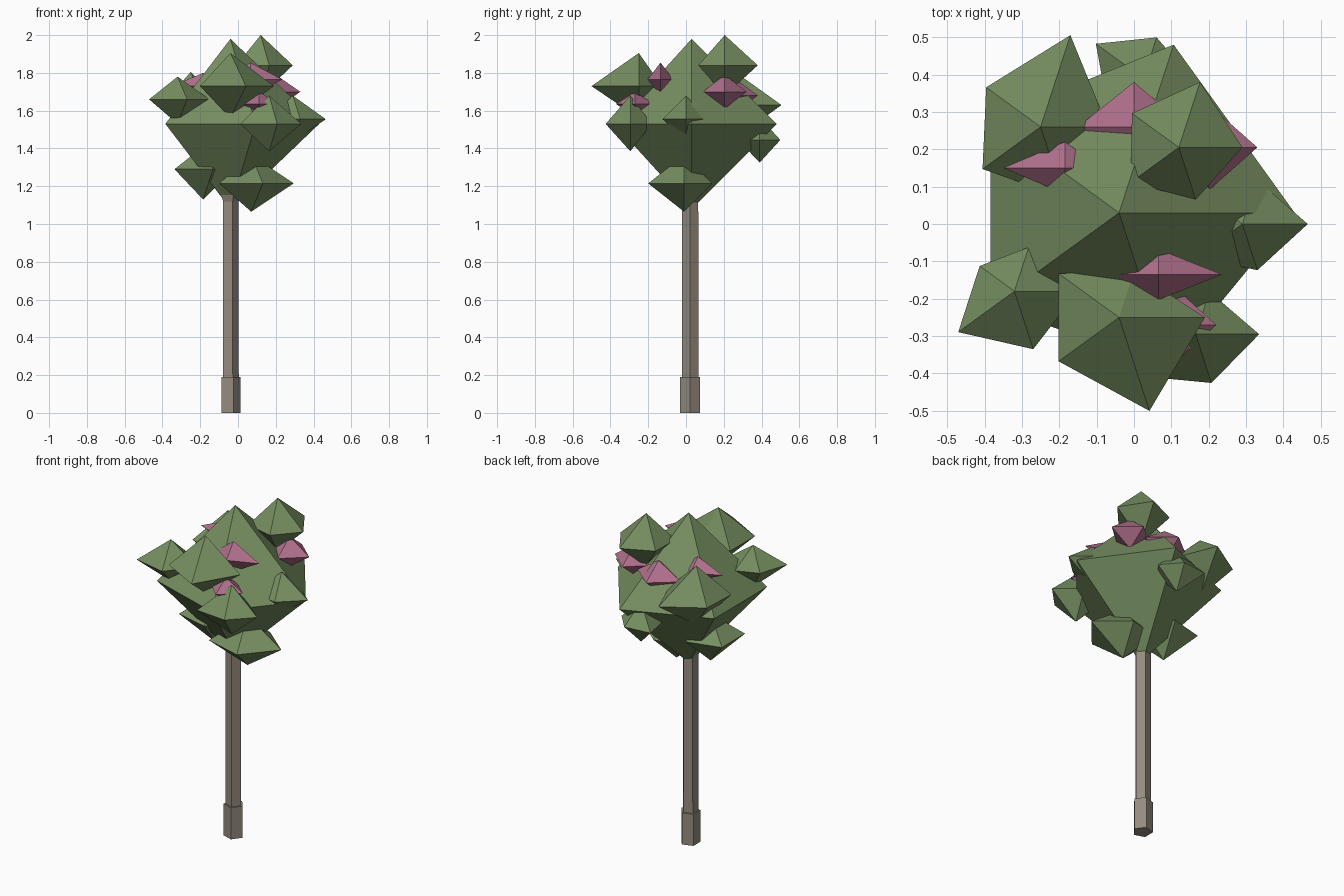
import bpy, bmesh
from math import cos, sin, tau
from mathutils import Vector

if "Cube" in bpy.data.objects:
    bpy.data.objects.remove(bpy.data.objects["Cube"])


def material(name, rgb):
    m = bpy.data.materials.new(name)
    m.diffuse_color = (*rgb, 1)
    m.use_nodes = True
    m.node_tree.nodes["Principled BSDF"].inputs["Base Color"].default_value = m.diffuse_color
    return m


LEAF = material("leaf_green", (0.18, 0.27, 0.117))
PINK = material("blossom_pink", (0.43, 0.16, 0.26))
BARK = material("bark", (0.30, 0.26, 0.215))


def bipyramid(name, centre, radii, up, down, mat, along_x=False, squash=1.0):
    """Faceted spindle: one ring with a radius per corner, closed by two tips."""
    bm = bmesh.new()
    n = len(radii)

    def vert(x, y, z):
        p = (z, x, y) if along_x else (x, y, z)
        return bm.verts.new(Vector(centre) + Vector(p))

    ring = [vert(r * cos(tau * i / n) * squash, r * sin(tau * i / n), 0)
            for i, r in enumerate(radii)]
    # along_x maps ring (x, y) to (y, z); start corner is then at the side
    top, bottom = vert(0, 0, up), vert(0, 0, -down)
    for i in range(n):
        a, b = ring[i], ring[(i + 1) % n]
        bm.faces.new((a, b, top))
        bm.faces.new((b, a, bottom))
    finish(name, bm, mat)


def post(name, x, y, sections, mat):
    """Five-sided tapered post through (z, radius) sections."""
    bm = bmesh.new()
    rings = [[bm.verts.new((x + r * cos(tau * i / 5), y + r * sin(tau * i / 5), z))
              for i in range(5)] for z, r in sections]
    for lo, hi in zip(rings, rings[1:]):
        for i in range(5):
            j = (i + 1) % 5
            bm.faces.new((lo[i], lo[j], hi[j], hi[i]))
    bm.faces.new(rings[0][::-1])
    bm.faces.new(rings[-1])
    finish(name, bm, mat)


def finish(name, bm, mat):
    bmesh.ops.recalc_face_normals(bm, faces=bm.faces)
    me = bpy.data.meshes.new(name)
    bm.to_mesh(me)
    bm.free()
    me.materials.append(mat)
    bpy.context.collection.objects.link(bpy.data.objects.new(name, me))


# Trunk with thicker foot and a small flare under the crown
post("trunk_foot", -0.042, 0.022, [(0, 0.056), (0.19, 0.056)], BARK)
post("trunk", -0.042, 0.022, [(0.18, 0.046), (1.12, 0.045), (1.2, 0.08)], BARK)

# Foliage: centre, corner radii every 72 degrees from +x, height up, height down
foliage = {
    "crown_main": ((-0.04, 0.03, 1.53), (0.47, 0.473, 0.426, 0.426, 0.43), 0.45, 0.45),
    "leaf_clump_left": ((-0.32, -0.18, 1.66), (0.17, 0.124, 0.115, 0.186, 0.163), 0.12, 0.13),
    "leaf_clump_front": ((-0.04, -0.25, 1.73), (0.23, 0.13, 0.20, 0.20, 0.263), 0.175, 0.17),
    "leaf_clump_top": ((0.12, 0.205, 1.84), (0.17, 0.184, 0.155, 0.16, 0.147), 0.16, 0.16),
    "leaf_clump_back_left": ((-0.25, 0.26, 1.63), (0.18, 0.258, 0.18, 0.192, 0.20), 0.175, 0.18),
    "leaf_clump_right": ((0.29, 0.0, 1.555), (0.175, 0.125, 0.15, 0.15, 0.13), 0.125, 0.12),
    "leaf_clump_front_right": ((0.165, -0.295, 1.53), (0.17, 0.12, 0.16, 0.19, 0.137), 0.15, 0.145),
    "leaf_clump_low_front": ((0.07, -0.01, 1.215), (0.225, 0.157, 0.18, 0.21, 0.20), 0.15, 0.15),
    "leaf_clump_low_left": ((-0.185, 0.03, 1.29), (0.16, 0.17, 0.187, 0.187, 0.17), 0.12, 0.16),
    "leaf_clump_back": ((0.025, 0.39, 1.445), (0.13, 0.115, 0.157, 0.12, 0.12), 0.12, 0.12),
}
for name, (centre, radii, up, down) in foliage.items():
    bipyramid(name, centre, radii, up, down, LEAF)

# Blossoms: spindles lying along x: centre, half-width y, radius z, reach +x, reach -x
blossoms = [
    ((0.065, -0.135, 1.765), 0.068, 0.09, 0.17, 0.12),
    ((0.0, 0.26, 1.68), 0.12, 0.09, 0.14, 0.15),
    ((-0.185, 0.15, 1.73), 0.07, 0.07, 0.10, 0.165),
    ((0.20, 0.205, 1.70), 0.115, 0.09, 0.13, 0.13),
    ((0.11, -0.27, 1.635), 0.10, 0.065, 0.11, 0.10),
]
for i, (centre, half_y, rz, right, left) in enumerate(blossoms, 1):
    bipyramid(f"blossom_{i}", centre, [rz] * 4, right, left, PINK, True, half_y / rz)
